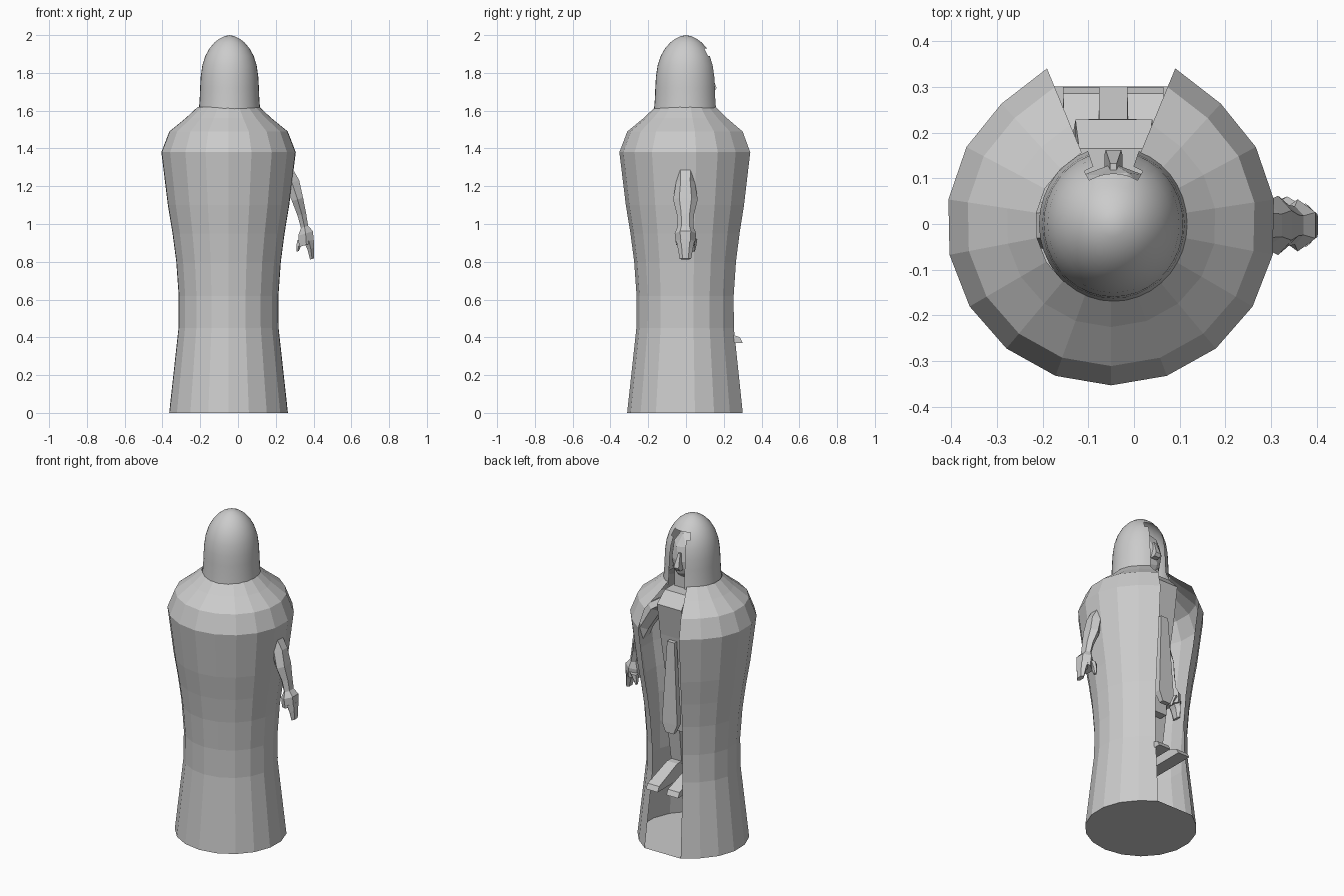
import bpy, bmesh, math

if "Cube" in bpy.data.objects:
    bpy.data.objects.remove(bpy.data.objects["Cube"])

CX = -0.05  # centre line of the figure

mat = bpy.data.materials.new("pale_grey")
mat.diffuse_color = (0.6, 0.6, 0.6, 1)
mat.use_nodes = True
mat.node_tree.nodes["Principled BSDF"].inputs["Base Color"].default_value = mat.diffuse_color


def finish(name, bm, smooth=False, recalc=True):
    if recalc:
        bmesh.ops.recalc_face_normals(bm, faces=bm.faces)
    me = bpy.data.meshes.new(name)
    bm.to_mesh(me)
    bm.free()
    me.materials.append(mat)
    ob = bpy.data.objects.new(name, me)
    bpy.context.collection.objects.link(ob)
    if smooth:
        for p in me.polygons:
            p.use_smooth = True
    return ob


def loft(bm, rings, closed=True, caps=True):
    """Skin a list of rings (equal point counts)."""
    vs = [[bm.verts.new(p) for p in r] for r in rings]
    n = len(vs[0])
    for a, b in zip(vs, vs[1:]):
        for i in range(n if closed else n - 1):
            j = (i + 1) % n
            bm.faces.new((a[i], a[j], b[j], b[i]))
    if caps:
        bm.faces.new(vs[0][::-1])
        bm.faces.new(vs[-1])
    return vs


def rect(x0, x1, y0, y1, z):
    return [(x0, y0, z), (x1, y0, z), (x1, y1, z), (x0, y1, z)]


# Cloak: faceted sheet, open along +y, with a flat closed base
profile = [(0, .318), (.45, .268), (.62, .267), (.8, .28), (.95, .30), (1.1, .325),
           (1.38, .36), (1.49, .317), (1.56, .23), (1.62, .165)]
rings = []
for z, r in profile:
    ring = []
    for k in range(17):
        a = math.radians(-248 + k * 19.75)
        f = 1.04 if k in (0, 16) else 1.0
        ring.append((CX + r * f * math.cos(a), r * f * math.sin(a) * .98, z))
    rings.append(ring)
bm = bmesh.new()
vs = loft(bm, rings, closed=False, caps=False)
bm.faces.new(vs[0][::-1])
finish("cloak", bm, recalc=False)

# Hood: smooth dome with a narrow face opening towards +y
SEG = 36
dome = [(1.60, 1.03), (1.66, 1.0), (1.72, .985), (1.78, .965), (1.84, .91),
        (1.89, .81), (1.93, .67), (1.96, .51), (1.98, .35), (1.994, .17)]
bm = bmesh.new()
hood = [[(-.045 + .158 * r * math.cos(2 * math.pi * i / SEG),
          .165 * r * math.sin(2 * math.pi * i / SEG), z) for i in range(SEG)]
        for z, r in dome]
vs = loft(bm, hood, caps=False)
top = bm.verts.new((-.045, 0, 2.0))
for i in range(SEG):
    bm.faces.new((vs[-1][i], vs[-1][(i + 1) % SEG], top))
gap = []
for f in bm.faces:
    c = f.calc_center_median()
    if c.z < 1.91 and c.y > 0 and abs(c.x + .045) < .056:
        gap.append(f)
bmesh.ops.delete(bm, geom=gap, context='FACES')
finish("hood", bm, smooth=True, recalc=False)

# Head inside the hood, with a wedge nose
bm = bmesh.new()
bmesh.ops.create_icosphere(bm, subdivisions=2, radius=1)
for v in bm.verts:
    v.co = (-.045 + v.co.x * .115, v.co.y * .132, 1.75 + v.co.z * .17)
finish("head", bm)
bm = bmesh.new()
loft(bm, [rect(-.065, -.025, .10, .15, 1.70), rect(-.062, -.028, .10, .162, 1.72),
          rect(-.052, -.038, .10, .132, 1.80)])
finish("nose", bm)

# Neck and torso
bm = bmesh.new()
loft(bm, [rect(-.105, .015, -.08, .09, 1.5), rect(-.105, .015, -.08, .09, 1.68)])
finish("neck", bm)
bm = bmesh.new()
loft(bm, [rect(-.12, .03, -.08, .14, .7), rect(-.12, .03, -.09, .15, 1.0),
          rect(-.135, .045, -.1, .19, 1.3), rect(-.128, .04, -.11, .228, 1.5),
          rect(-.12, .03, -.08, .165, 1.57)])
finish("torso", bm)

# Pointed panel hanging from the chest
bm = bmesh.new()
loft(bm, [rect(-.075, -.02, .20, .23, .72), rect(-.10, .005, .19, .23, .78),
          rect(-.07, -.02, .19, .215, 1.28)])
finish("front_panel", bm)

# Legs and feet, both sides
for side, s in (("left", -1), ("right", 1)):
    lx = -.045 + s * .07
    bm = bmesh.new()
    loft(bm, [rect(lx - .035, lx + .035, -.03, .05, .4),
              rect(lx - .045, lx + .045, -.07, .11, .85)])
    finish(side + "_leg", bm)
    bm = bmesh.new()
    loft(bm, [rect(lx - .04, lx + .04, -.05, .30, .37),
              rect(lx - .04, lx + .04, -.05, .285, .40),
              rect(lx - .035, lx + .035, -.04, .10, .47)])
    finish(side + "_foot", bm)

# Arms: six-sided loft; each entry is x, z, half thickness, half width
ARM = [(.05, 1.46, .05, .06), (.20, 1.36, .05, .06), (.285, 1.22, .045, .05),
       (.315, 1.13, .034, .065), (.338, 1.05, .026, .045), (.352, .985, .022, .042),
       (.358, .95, .045, .057), (.362, .89, .045, .05)]
FINGERS = [(.375, .91, .03, .048), (.385, .87, .02, .04), (.392, .815, .012, .03)]
THUMB = [(.335, .92, .025, .025), (.322, .885, .015, .02), (.316, .855, .007, .012)]


def limb(bm, path, fx, yc):
    rings = []
    for x, z, t, w in path:
        rings.append([(fx(x + t * math.cos(a)), yc + w * math.sin(a), z + t * .3 * math.cos(a))
                      for a in (math.pi * i / 3 + math.pi / 6 for i in range(6))])
    loft(bm, rings)


for name, fx in (("right_arm", lambda x: x), ("left_arm", lambda x: .075 - x)):
    bm = bmesh.new()
    limb(bm, ARM, fx, -.003)
    limb(bm, FINGERS, fx, -.003)
    limb(bm, THUMB, fx, .035)
    finish(name, bm)
